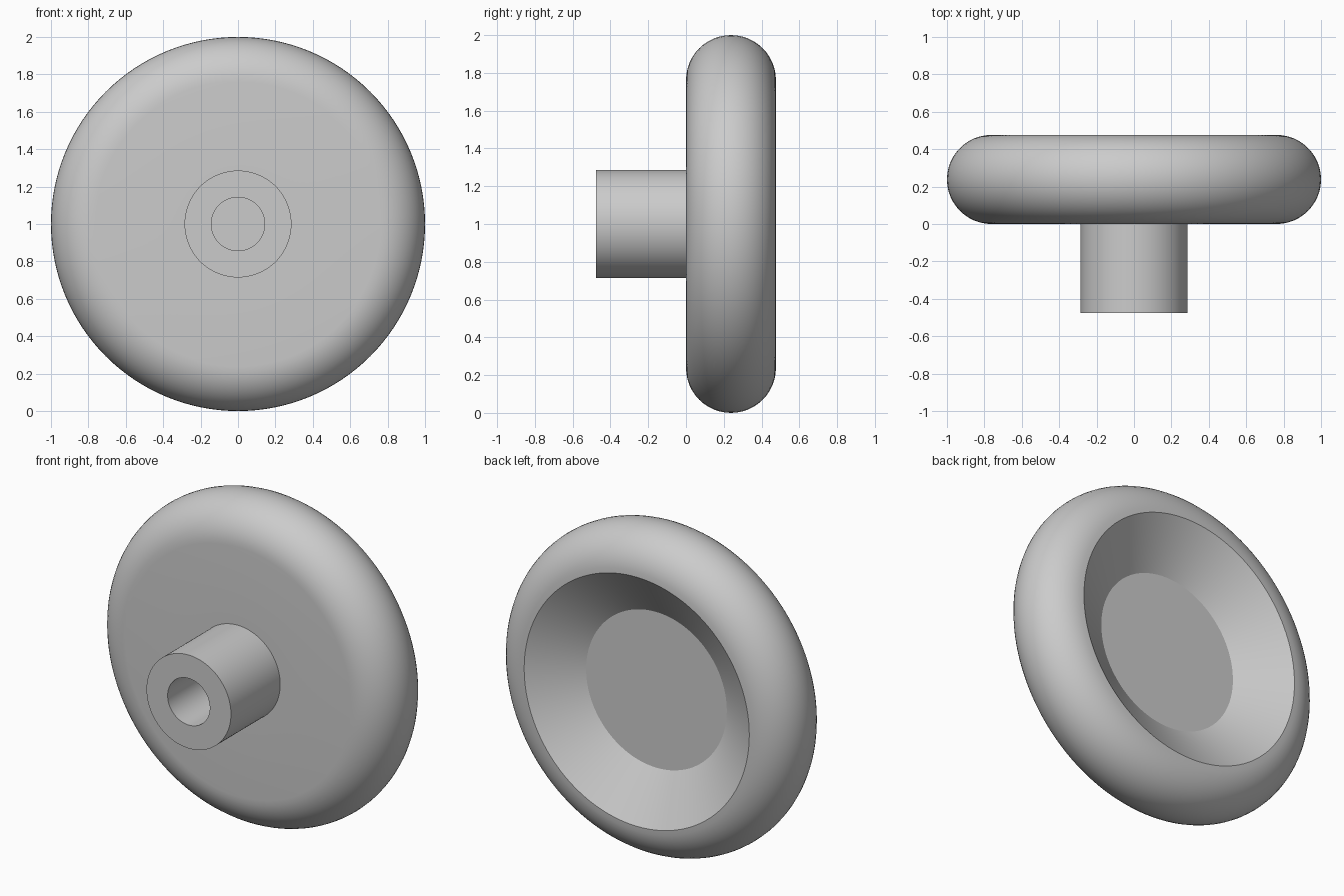
import bpy, bmesh, math
from mathutils import Vector, Matrix

cube = bpy.data.objects.get("Cube")
if cube:
    bpy.data.objects.remove(cube, do_unlink=True)

U = 2 / 21            # design unit: the wheel is 21 units across
SEGMENTS = 128
ARC_STEPS = 24

grey = bpy.data.materials.new("plain grey")
grey.use_nodes = True
colour = (0.6, 0.6, 0.6, 1)
grey.diffuse_color = colour
grey.node_tree.nodes["Principled BSDF"].inputs["Base Color"].default_value = colour


def lathe(name, profile):
    """Spin (radius, y) points around the y axis into a smooth solid."""
    bm = bmesh.new()
    verts = [bm.verts.new((r * U, y * U, 0)) for r, y in profile]
    edges = [bm.edges.new(pair) for pair in zip(verts, verts[1:])]
    bmesh.ops.spin(bm, geom=verts + edges, cent=(0, 0, 0), axis=(0, 1, 0),
                   angle=math.tau, steps=SEGMENTS, use_duplicate=False)
    bmesh.ops.remove_doubles(bm, verts=bm.verts, dist=1e-5)
    bmesh.ops.recalc_face_normals(bm, faces=bm.faces)
    mesh = bpy.data.meshes.new(name)
    bm.to_mesh(mesh)
    bm.free()
    mesh.materials.append(grey)
    obj = bpy.data.objects.new(name, mesh)
    bpy.context.collection.objects.link(obj)
    obj.location.z = 1
    bpy.ops.object.select_all(action="DESELECT")
    obj.select_set(True)
    bpy.context.view_layer.objects.active = obj
    bpy.ops.object.shade_smooth_by_angle(angle=math.radians(30))
    return obj


# Blind bore, hub and front face
profile = [(0, 0), (1.5, 0), (1.5, -5), (3, -5), (3, 0)]

# Fully rounded rim
for i in range(ARC_STEPS + 1):
    a = math.pi * (i / ARC_STEPS - 0.5)
    profile.append((8 + 2.5 * math.cos(a), 2.5 + 2.5 * math.sin(a)))

# Conical dish in the back with a flat floor
profile += [(5, 3), (0, 3)]

lathe("handwheel_knob", profile)
